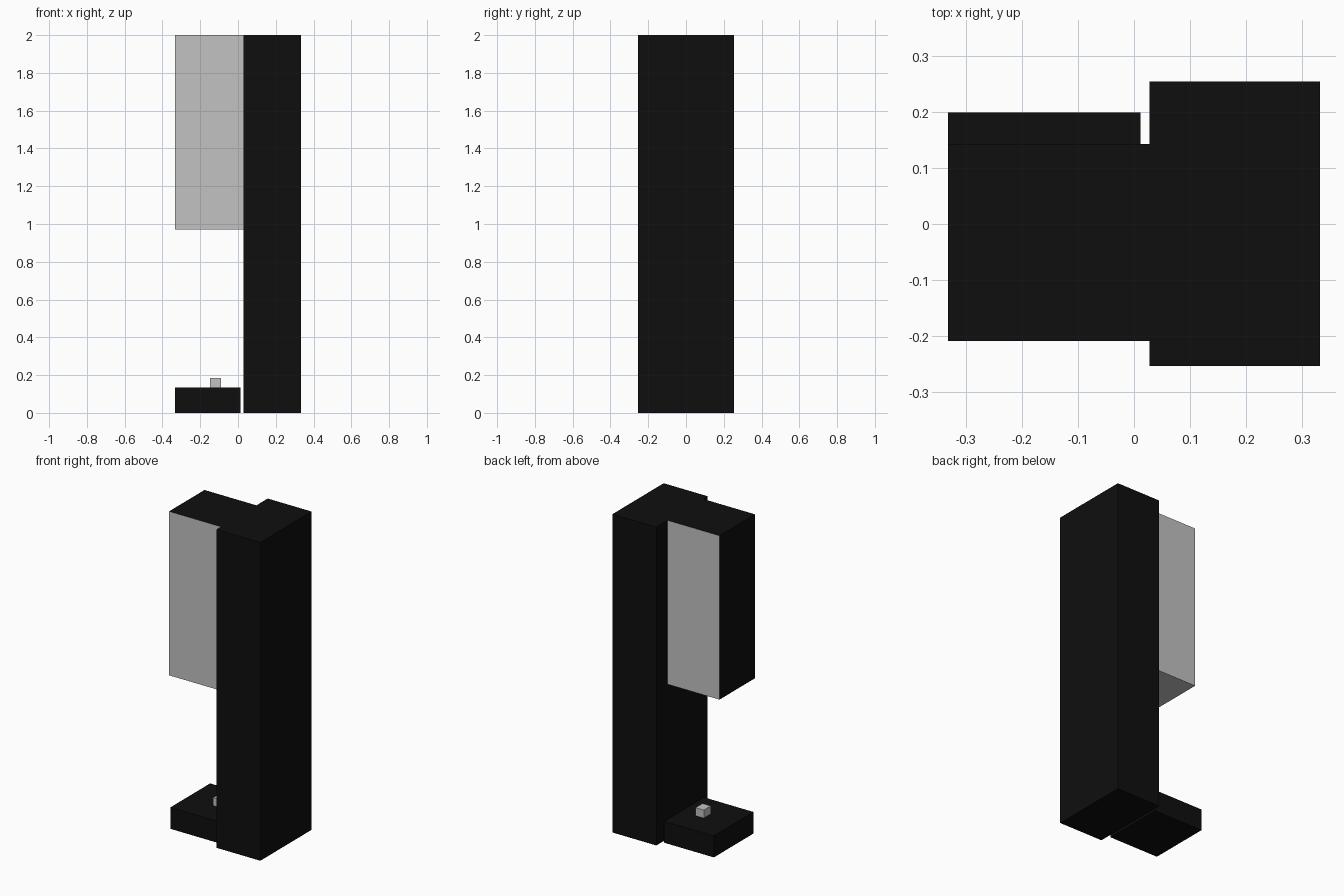
import bpy
import bmesh
from mathutils import Vector

cube = bpy.data.objects.get("Cube")
if cube:
    bpy.data.objects.remove(cube, do_unlink=True)


def material(name, value):
    mat = bpy.data.materials.new(name)
    mat.use_nodes = True
    colour = (value, value, value, 1.0)
    mat.diffuse_color = colour
    mat.node_tree.nodes["Principled BSDF"].inputs["Base Color"].default_value = colour
    return mat


black = material("black", 0.0045)
grey = material("light grey", 0.54)


def box(name, low, high, mats, rule=None):
    """Box between two corners; rule(normal) gives each face its material slot."""
    low, high = Vector(low), Vector(high)
    bm = bmesh.new()
    bmesh.ops.create_cube(bm, size=1)
    bmesh.ops.scale(bm, vec=high - low, verts=bm.verts)
    bm.normal_update()
    if rule:
        for face in bm.faces:
            face.material_index = rule(face.normal)
    mesh = bpy.data.meshes.new(name)
    bm.to_mesh(mesh)
    bm.free()
    for mat in mats:
        mesh.materials.append(mat)
    obj = bpy.data.objects.new(name, mesh)
    obj.location = (low + high) / 2
    bpy.context.collection.objects.link(obj)
    return obj


# Tall column
box("column", (0.028, -0.254, 0), (0.333, 0.255, 2), [black])

# Hanging cabinet: grey front, back and underside, black top and ends
box("upper_cabinet", (-0.333, -0.209, 0.97), (0.028, 0.143, 2), [black, grey],
    lambda n: int(abs(n.y) > 0.5 or n.z < -0.5))

# Low base beside the column, with a small block on top
box("base", (-0.333, -0.195, 0), (0.012, 0.199, 0.135), [black])
box("small_block", (-0.148, -0.035, 0.135), (-0.09, 0.035, 0.185), [grey])
